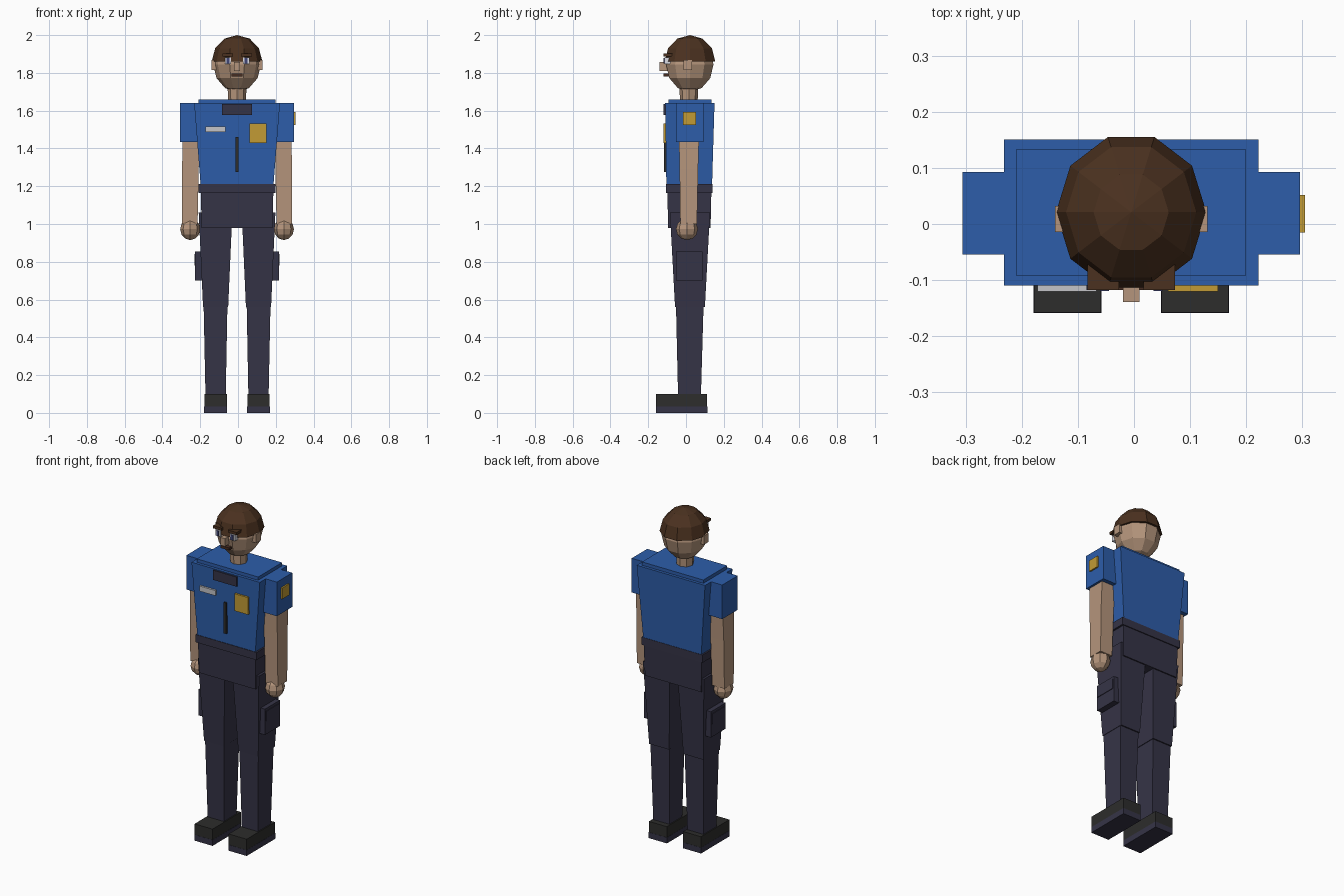
import bpy, bmesh, math
from mathutils import Matrix, Vector

cube = bpy.data.objects.get("Cube")
if cube:
    bpy.data.objects.remove(cube, do_unlink=True)

CX = -0.005  # body centre line


def material(name, r, g, b):
    m = bpy.data.materials.new(name)
    m.use_nodes = True
    m.diffuse_color = (r, g, b, 1)
    m.node_tree.nodes["Principled BSDF"].inputs["Base Color"].default_value = (r, g, b, 1)
    return m


BLUE = material("shirt blue", 0.026, 0.11, 0.40)
NAVY = material("trouser navy", 0.036, 0.034, 0.062)
SKIN = material("skin", 0.46, 0.30, 0.20)
HAIR = material("hair brown", 0.07, 0.031, 0.014)
GOLD = material("badge gold", 0.54, 0.33, 0.035)
SILVER = material("plate silver", 0.56, 0.56, 0.58)
BLACK = material("shoe black", 0.026, 0.026, 0.025)
WHITE = material("eye white", 0.72, 0.72, 0.78)
IRIS = material("eye blue", 0.05, 0.06, 0.18)
MOUTH = material("mouth brown", 0.06, 0.025, 0.015)


def finish(name, bm, mat):
    bmesh.ops.recalc_face_normals(bm, faces=bm.faces)
    mesh = bpy.data.meshes.new(name)
    bm.to_mesh(mesh)
    bm.free()
    mesh.materials.append(mat)
    obj = bpy.data.objects.new(name, mesh)
    bpy.context.collection.objects.link(obj)
    return obj


def block(name, mat, z0, z1, low, high=None, side=1):
    """Tapered box; low and high are (x0, x1, y0, y1), x measured from the centre line."""
    bm = bmesh.new()
    bmesh.ops.create_cube(bm, size=1)
    for v in bm.verts:
        x0, x1, y0, y1 = (high or low) if v.co.z > 0 else low
        v.co = Vector((CX + side * (x1 if v.co.x > 0 else x0),
                       y1 if v.co.y > 0 else y0,
                       z1 if v.co.z > 0 else z0))
    return finish(name, bm, mat)


def pair(name, mat, z0, z1, low, high=None):
    for label, side in (("left", 1), ("right", -1)):
        block(f"{label}_{name}", mat, z0, z1, low, high, side)


def ball(name, mat, centre, radii, segments, rings, dome=False):
    bm = bmesh.new()
    bmesh.ops.create_uvsphere(bm, u_segments=segments, v_segments=rings, radius=1)
    # put a vertex on the front and back centre line
    bmesh.ops.rotate(bm, verts=bm.verts, matrix=Matrix.Rotation(math.pi / 2, 3, 'Z'))
    if dome:
        low = [v for v in bm.verts if v.co.z < -0.01]
        bmesh.ops.delete(bm, geom=low, context='VERTS')
        bmesh.ops.holes_fill(bm, edges=[e for e in bm.edges if e.is_boundary])
    for v in bm.verts:
        v.co = Vector(c + r * p for c, r, p in zip(centre, radii, v.co))
    return finish(name, bm, mat)


# Shirt
block("shirt", BLUE, 1.21, 1.64, (-0.193, 0.193, -0.104, 0.138), (-0.227, 0.227, -0.11, 0.151))
block("shirt_yoke", BLUE, 1.63, 1.66, (-0.204, 0.204, -0.093, 0.134))
pair("sleeve", BLUE, 1.435, 1.64, (0.17, 0.301, -0.054, 0.093))

# Trousers
block("belt", NAVY, 1.165, 1.211, (-0.203, 0.203, -0.107, 0.14))
block("hips", NAVY, 0.98, 1.2, (-0.187, 0.187, -0.094, 0.13), (-0.193, 0.193, -0.1, 0.135))
pair("thigh", NAVY, 0.56, 1.06, (0.047, 0.18, -0.058, 0.1), (0.025, 0.203, -0.085, 0.127))
pair("shin", NAVY, 0.09, 0.57, (0.06, 0.167, -0.042, 0.079), (0.051, 0.177, -0.053, 0.093))
pair("thigh_pocket", NAVY, 0.70, 0.855, (0.16, 0.222, -0.053, 0.088))
pair("pocket_flap", NAVY, 0.78, 0.84, (0.2, 0.226, -0.045, 0.08))

# Shoes
pair("shoe", BLACK, 0.035, 0.1, (0.054, 0.173, -0.158, 0.112))
pair("shoe_sole", NAVY, 0.0, 0.035, (0.053, 0.174, -0.159, 0.113))

# Arms and hands
pair("upper_arm", SKIN, 1.29, 1.5, (0.203, 0.291, -0.034, 0.064), (0.199, 0.287, -0.038, 0.07))
pair("forearm", SKIN, 1.0, 1.29, (0.209, 0.291, -0.03, 0.058), (0.203, 0.291, -0.034, 0.064))
for label, side in (("left", 1), ("right", -1)):
    ball(f"{label}_hand", SKIN, (CX + side * 0.248, 0.005, 0.973), (0.053, 0.058, 0.058), 8, 6)

# Neck, head and hair
bm = bmesh.new()
bmesh.ops.create_cone(bm, cap_ends=True, segments=8, radius1=0.046, radius2=0.052, depth=0.12,
                      matrix=Matrix.Translation((CX, 0.015, 1.70)))
finish("neck", bm, SKIN)
ball("head", SKIN, (CX, 0.02, 1.845), (0.126, 0.132, 0.145), 10, 6)
ball("hair", HAIR, (CX, 0.021, 1.86), (0.134, 0.141, 0.14), 10, 6, dome=True)
pair("ear", SKIN, 1.815, 1.867, (0.1, 0.136, -0.014, 0.032))

# Face
block("nose", SKIN, 1.81, 1.857, (-0.015, 0.015, -0.139, -0.09))
block("mouth", MOUTH, 1.782, 1.797, (-0.029, 0.029, -0.118, -0.08))
pair("eye", WHITE, 1.846, 1.882, (0.031, 0.065, -0.115, -0.07))
pair("iris", IRIS, 1.849, 1.88, (0.04, 0.056, -0.119, -0.112))
pair("eyebrow", HAIR, 1.887, 1.903, (0.022, 0.078, -0.118, -0.07))

# Uniform details
block("collar_panel", NAVY, 1.577, 1.635, (-0.08, 0.078, -0.118, -0.109))
block("name_plate", SILVER, 1.486, 1.517, (-0.167, -0.062, -0.12, -0.1))
block("chest_badge", GOLD, 1.43, 1.533, (0.066, 0.155, -0.12, -0.1))
block("shirt_placket", BLACK, 1.274, 1.46, (-0.008, 0.008, -0.117, -0.1))
block("sleeve_badge", GOLD, 1.525, 1.592, (0.301, 0.31, -0.015, 0.052))
